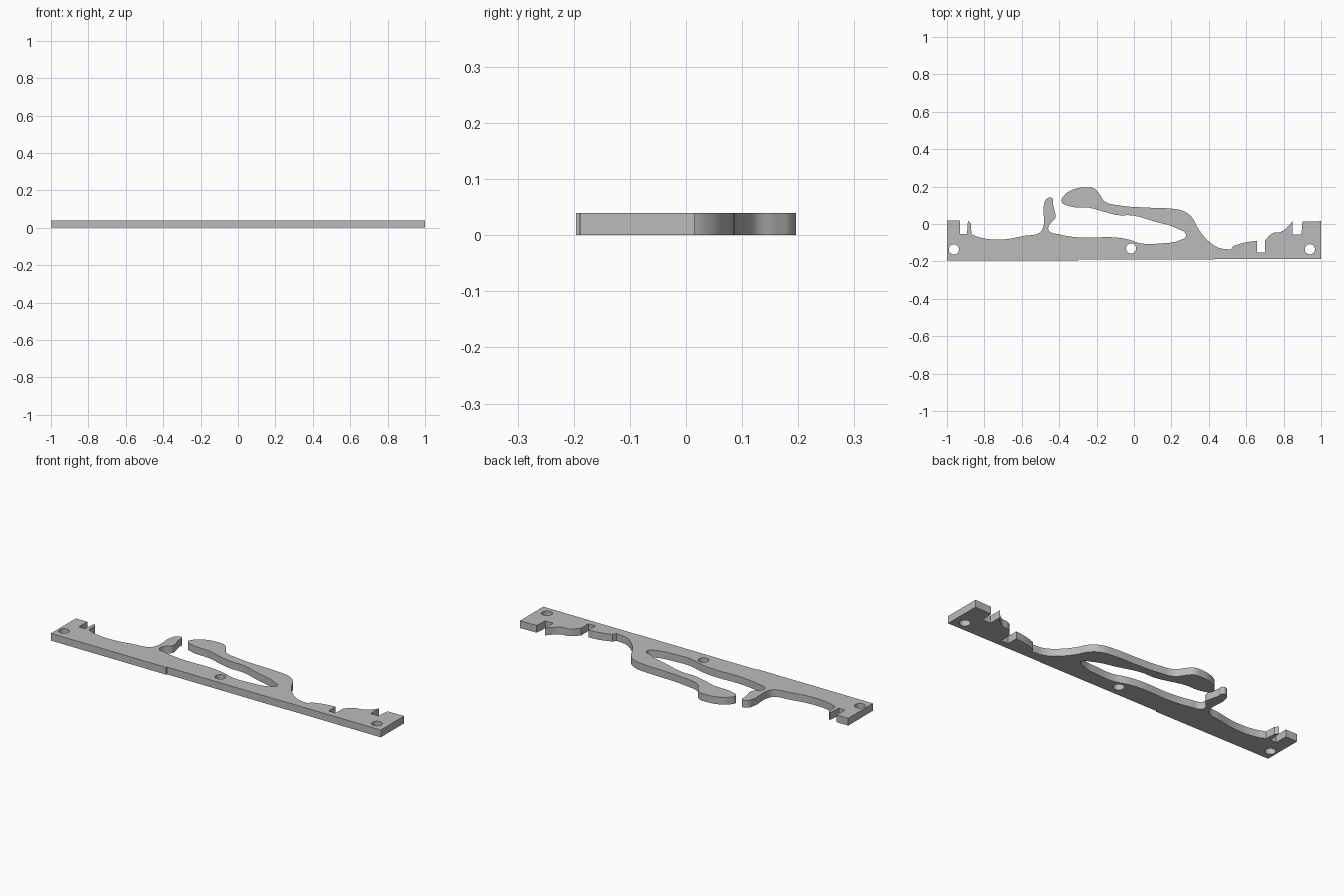
import bpy
import bmesh
import math

THICKNESS = 0.04
CORNER, SMOOTH = 'VECTOR', 'AUTO'

cube = bpy.data.objects.get("Cube")
if cube:
    bpy.data.objects.remove(cube, do_unlink=True)

grey = bpy.data.materials.new("plain grey")
grey.use_nodes = True
colour = (0.5, 0.5, 0.5, 1)
grey.diffuse_color = colour
grey.node_tree.nodes["Principled BSDF"].inputs["Base Color"].default_value = colour


def run(kind, *points):
    """A stretch of outline whose points share one handle type."""
    return [(kind, x, y) for x, y in points]


def add_closed_spline(curve, outline):
    """Add a closed Bezier loop made of corner and smooth points."""
    spline = curve.splines.new('BEZIER')
    spline.bezier_points.add(len(outline) - 1)
    spline.use_cyclic_u = True
    spline.resolution_u = 8
    for point, (kind, x, y) in zip(spline.bezier_points, outline):
        point.co = (x, y, 0)
        point.handle_left_type = point.handle_right_type = kind


def add_round_hole(curve, x, y, radius=0.027):
    """Add a round hole as an inner polygon loop."""
    sides = 32
    spline = curve.splines.new('POLY')
    spline.points.add(sides - 1)
    spline.use_cyclic_u = True
    for i, point in enumerate(spline.points):
        angle = math.tau * i / sides
        point.co = (x + radius * math.cos(angle), y + radius * math.sin(angle), 0, 1)


# Straight lower edge, with its very shallow steps
lower_edge = run(CORNER, (-1, -.196), (-.3, -.196), (-.3, -.19),
                 (.43, -.19), (.43, -.188), (1, -.188))

# Square end block with its notch, then the sloped shoulder
end_block = run(CORNER, (1, .015), (.9, .012), (.895, -.057),
                (.847, -.057), (.847, .013))
shoulder = (run(SMOOTH, (.79, -.04), (.74, -.05)) +
            run(CORNER, (.7, -.088), (.7, -.152), (.657, -.152), (.657, -.09)) +
            run(SMOOTH, (.59, -.1)) +
            run(CORNER, (.53, -.118), (.52, -.137)))

# Outer edge of the long spring arm, rising to its rounded tip
arm_outside = run(SMOOTH, (.45, -.126), (.385, -.078), (.34, -.02), (.31, .035),
                  (.262, .07), (.19, .083), (.06, .088), (-.075, .099),
                  (-.155, .12), (-.187, .163), (-.214, .19))
arm_tip = run(SMOOTH, (-.26, .196), (-.326, .184), (-.374, .152), (-.387, .12),
              (-.348, .096))

# Inner edge of the arm and the slot beneath it
arm_inside = run(SMOOTH, (-.235, .086), (-.166, .067), (-.09, .048),
                 (-.005, .045), (.11, .013), (.23, -.024), (.278, -.061))
slot_floor = run(SMOOTH, (.246, -.086), (.14, -.104), (.04, -.104), (-.03, -.083),
                 (-.1, -.072), (-.29, -.072), (-.396, -.056), (-.455, -.035))

# Upright catch facing the arm tip
catch = run(SMOOTH, (-.455, -.008), (-.42, .035), (-.425, .07), (-.433, .104),
            (-.438, .139), (-.465, .136), (-.482, .1), (-.484, -.01),
            (-.503, -.045))

# Shallow hollow and the notched block at the other end
hollow = run(SMOOTH, (-.583, -.063), (-.717, -.083), (-.824, -.072))
notched_block = run(CORNER, (-.869, -.055), (-.872, .003), (-.888, .019),
                    (-.893, -.053), (-.93, -.053), (-.93, .019), (-1, .019))

# Flat filled curve, extruded to the plate thickness
curve = bpy.data.curves.new("latch_plate", 'CURVE')
curve.dimensions = '2D'
curve.fill_mode = 'BOTH'
curve.extrude = THICKNESS / 2
add_closed_spline(curve, lower_edge + end_block + shoulder + arm_outside + arm_tip +
                  arm_inside + slot_floor + catch + hollow + notched_block)

# Three screw holes
for x, y in ((-.963, -.136), (-.015, -.131), (.94, -.135)):
    add_round_hole(curve, x, y)

plate = bpy.data.objects.new("latch_plate", curve)
bpy.context.collection.objects.link(plate)
plate.location.z = THICKNESS / 2

# Turn into one welded mesh
bpy.ops.object.select_all(action='DESELECT')
plate.select_set(True)
bpy.context.view_layer.objects.active = plate
bpy.ops.object.convert(target='MESH')
bm = bmesh.new()
bm.from_mesh(plate.data)
bmesh.ops.remove_doubles(bm, verts=bm.verts, dist=0.0001)
bmesh.ops.recalc_face_normals(bm, faces=bm.faces)
bm.to_mesh(plate.data)
bm.free()
plate.data.materials.clear()
plate.data.materials.append(grey)
bpy.ops.object.shade_smooth_by_angle(angle=math.radians(30))
